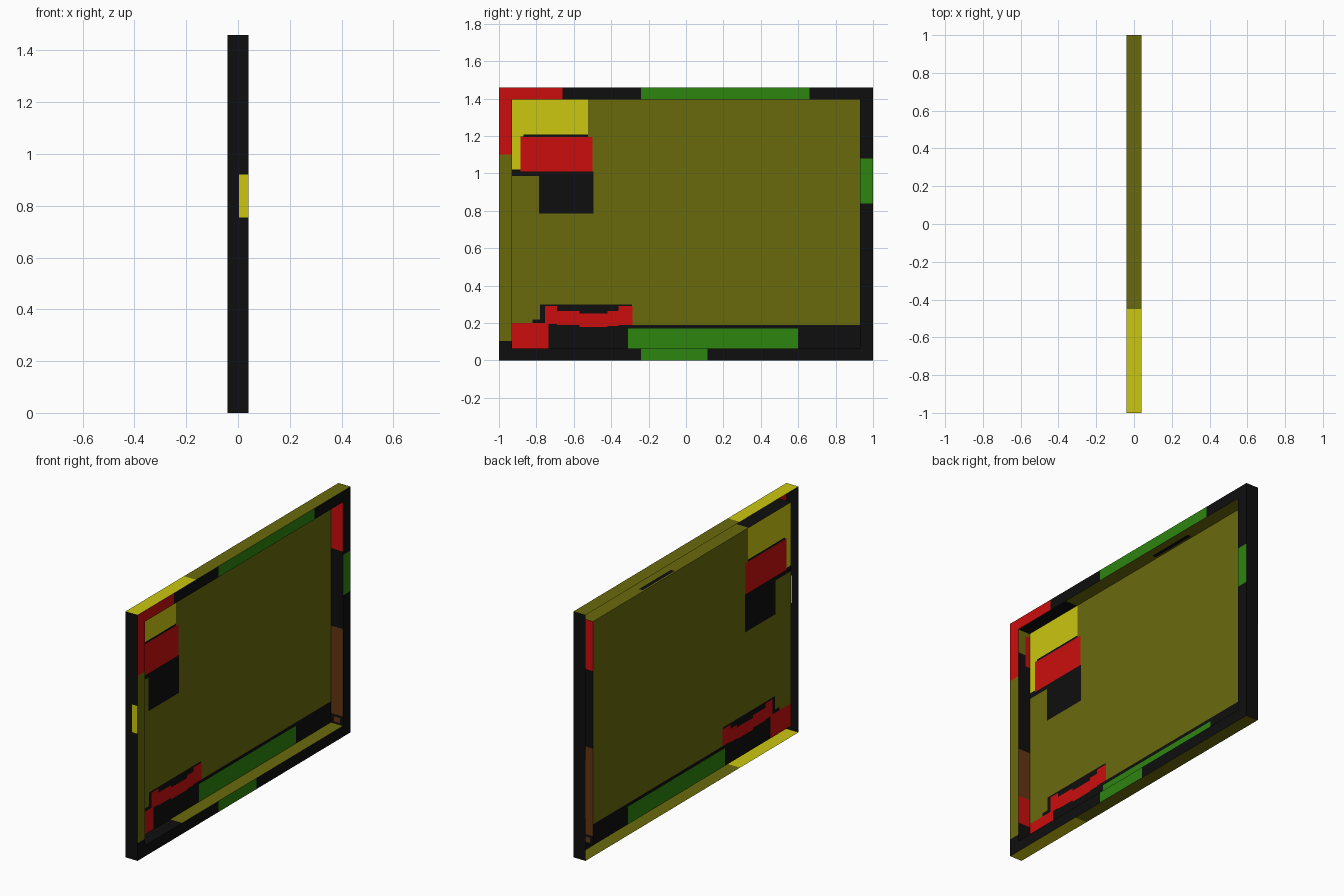
import bpy, bmesh

if "Cube" in bpy.data.objects:
    bpy.data.objects.remove(bpy.data.objects["Cube"])

COLOURS = {
    "black":  (0.0045, 0.0045, 0.0045, 1),
    "olive":  (0.144, 0.144, 0.004, 1),
    "yellow": (0.60, 0.57, 0.005, 1),
    "red":    (0.60, 0.004, 0.004, 1),
    "green":  (0.027, 0.235, 0.005, 1),
    "brown":  (0.127, 0.036, 0.006, 1),
}
NAMES = list(COLOURS)
MATS = []
for n, c in COLOURS.items():
    m = bpy.data.materials.new(n)
    m.diffuse_color = c
    m.use_nodes = True
    m.node_tree.nodes["Principled BSDF"].inputs["Base Color"].default_value = m.diffuse_color
    MATS.append(m)

T = 0.04                      # half thickness
Y, H = 1.0, 1.46              # outer half width, outer height
YI, Z0, Z1 = 0.93, 0.065, 1.395   # opening


def sheet(name, axis, at, u, v, base, patches=(), flip=False, hole=None):
    """Flat sheet cut along the patch edges; each face takes the last patch covering it.
    axis 0: u=y v=z, axis 1: u=x v=z, axis 2: u=x v=y. Patch: (colour, u0, u1, v0, v1)."""
    rects = list(patches) + ([("black",) + hole] if hole else [])
    us = sorted({*u, *(k for p in rects for k in p[1:3])})
    vs = sorted({*v, *(k for p in rects for k in p[3:5])})
    bm = bmesh.new()

    def point(a, b):
        co = [a, b]
        co.insert(axis, at)
        return bm.verts.new(co)

    grid = [[point(a, b) for b in vs] for a in us]
    for i in range(len(us) - 1):
        for j in range(len(vs) - 1):
            cu, cv = (us[i] + us[i + 1]) / 2, (vs[j] + vs[j + 1]) / 2
            if hole and hole[0] < cu < hole[1] and hole[2] < cv < hole[3]:
                continue
            f = bm.faces.new((grid[i][j], grid[i + 1][j], grid[i + 1][j + 1], grid[i][j + 1]))
            colour = base
            for c, u0, u1, v0, v1 in patches:
                if u0 < cu < u1 and v0 < cv < v1:
                    colour = c
            f.material_index = NAMES.index(colour)
    bmesh.ops.delete(bm, geom=[w for w in bm.verts if not w.link_faces], context='VERTS')
    if flip:
        bmesh.ops.reverse_faces(bm, faces=bm.faces[:])
    me = bpy.data.meshes.new(name)
    bm.to_mesh(me)
    bm.free()
    for m in MATS:
        me.materials.append(m)
    ob = bpy.data.objects.new(name, me)
    bpy.context.collection.objects.link(ob)


# Face of the frame, with the opening left out
sheet("frame_face", 0, T, (-Y, Y), (0, H), "black", [
    ("olive", -Y, -YI, 0.105, 1.10),
    ("red", -Y, -YI, 1.10, H),
    ("red", -Y, -0.66, Z1, H),
    ("green", -0.24, 0.66, Z1, H),
    ("green", YI, Y, 0.84, 1.08),
    ("green", -0.24, 0.115, 0, Z0),
], hole=(-YI, YI, Z0, Z1))

# Recessed back panel with painted patches
sheet("back_panel", 0, -T, (-YI, YI), (Z0, Z1), "olive", [
    ("yellow", -YI, -0.525, 1.20, Z1),
    ("yellow", -YI, -0.885, 1.02, 1.20),
    ("black", -YI, -0.50, 0.985, 1.02),
    ("black", -0.785, -0.495, 0.785, 1.01),
    ("red", -0.885, -0.50, 1.01, 1.195),
    ("black", -0.87, -0.525, 1.195, 1.207),
    ("black", -YI, YI, Z0, 0.19),
    ("black", -0.82, -0.77, 0.19, 0.22),
    ("black", -0.78, -0.29, 0.19, 0.30),
    ("red", -YI, -0.735, Z0, 0.20),
    ("red", -0.755, -0.69, 0.195, 0.29),
    ("red", -0.69, -0.57, 0.19, 0.265),
    ("red", -0.57, -0.42, 0.18, 0.25),
    ("red", -0.42, -0.36, 0.185, 0.265),
    ("red", -0.36, -0.285, 0.19, 0.29),
    ("green", -0.31, 0.60, Z0, 0.17),
])

# Outer walls
sheet("outer_wall_front", 1, -Y, (-T, T), (0, H), "black", [("yellow", 0.003, T, 0.755, 0.92)])
sheet("outer_wall_back", 1, Y, (-T, T), (0, H), "black",
      [("olive", -T, -0.037, 0.25, 0.60)], flip=True)
for name, z, flip in (("outer_wall_top", H, False), ("outer_wall_bottom", 0, True)):
    sheet(name, 2, z, (-T, T), (-Y, Y), "olive", [("yellow", -T, T, -Y, -0.45)], flip)

# Inner walls around the opening; the back of the frame stays open
sheet("inner_wall_front", 1, -YI, (-T, T), (Z0, Z1), "black", [
    ("olive", -T, T, 1.25, Z1),
    ("red", -T, -0.01, 1.18, 1.37),
    ("brown", -T, T, 0.35, 0.645),
    ("red", -T, T, 0.18, 0.35),
], flip=True)
sheet("inner_wall_back", 1, YI, (-T, T), (Z0, Z1), "black", [
    ("red", -T, T, 1.10, Z1),
    ("brown", -T, T, 0.12, 0.64),
    ("brown", -0.02, 0.02, 0.075, 0.105),
])
sheet("inner_wall_top", 2, Z1, (-T, T), (-YI, YI), "olive", [
    ("black", -T, T, -YI, -0.53),
    ("black", -0.03, -0.005, 0.15, 0.45),
], flip=True)
sheet("inner_wall_bottom", 2, Z0, (-T, T), (-YI, YI), "olive", [("black", -T, T, -YI, -0.58)])
